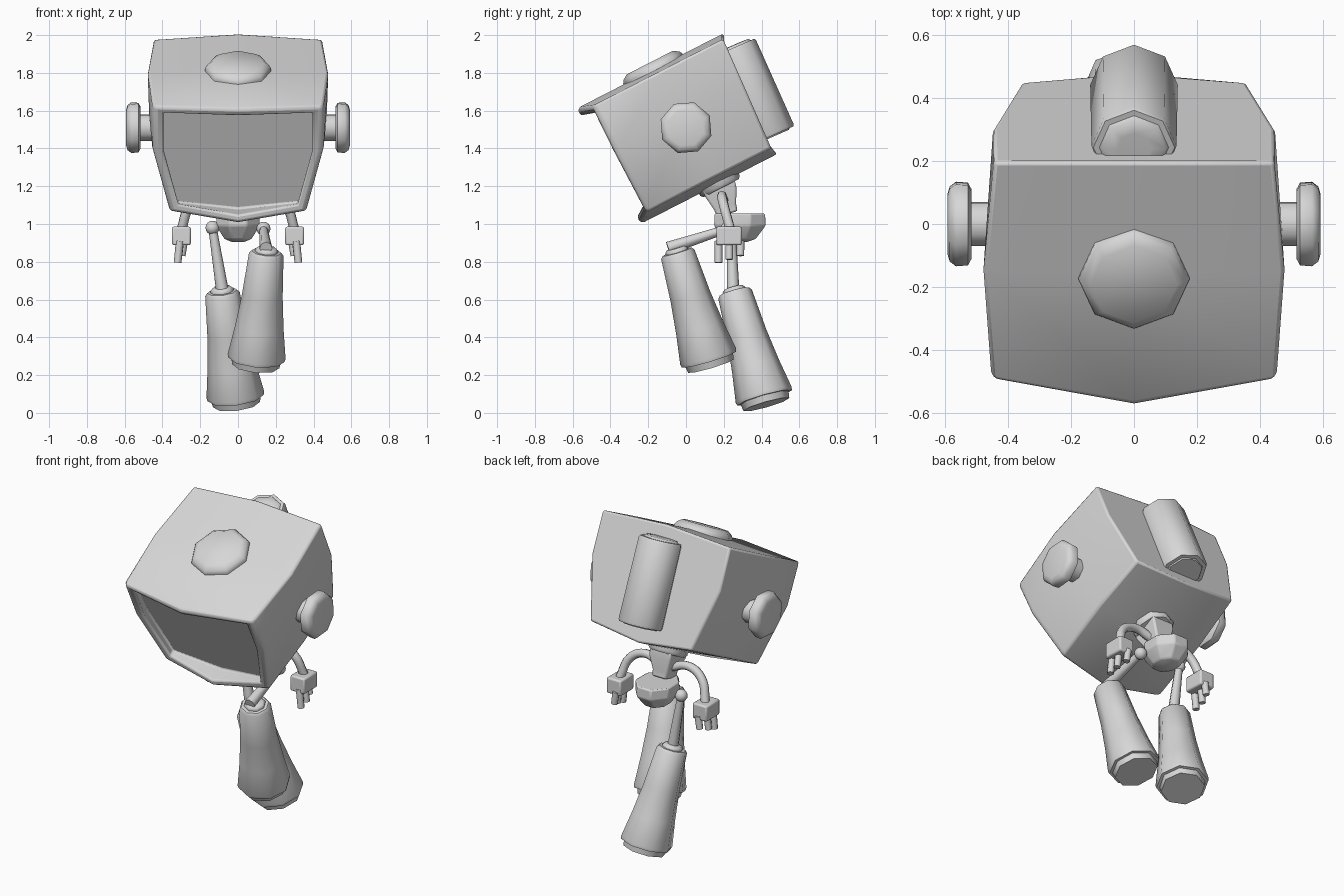
import bpy, bmesh, math
from mathutils import Vector, Matrix

if "Cube" in bpy.data.objects:
    bpy.data.objects.remove(bpy.data.objects["Cube"], do_unlink=True)

grey = bpy.data.materials.new("light grey")
grey.use_nodes = True
grey.diffuse_color = (0.68, 0.68, 0.68, 1)
grey.node_tree.nodes["Principled BSDF"].inputs["Base Color"].default_value = (0.68, 0.68, 0.68, 1)

# The head leans forward about its own centre
HEAD = Matrix.Translation((0, 0, 1.51)) @ Matrix.Rotation(math.radians(27.1), 4, 'X')


def head_point(x, y, z):
    return HEAD @ Vector((x, y, z))


def finish(name, bm, bevel=0.0, smooth=35):
    bmesh.ops.recalc_face_normals(bm, faces=bm.faces)
    mesh = bpy.data.meshes.new(name)
    bm.to_mesh(mesh)
    bm.free()
    mesh.materials.append(grey)
    obj = bpy.data.objects.new(name, mesh)
    bpy.context.collection.objects.link(obj)
    if bevel:
        mod = obj.modifiers.new("soft_edges", 'BEVEL')
        mod.width, mod.segments = bevel, 2
        mod.limit_method, mod.angle_limit = 'ANGLE', math.radians(32)
    bpy.ops.object.select_all(action='DESELECT')
    obj.select_set(True)
    bpy.context.view_layer.objects.active = obj
    bpy.ops.object.shade_smooth_by_angle(angle=math.radians(smooth))


def skin(bm, loops):
    """Join successive rings of points and close both ends."""
    rings = [[bm.verts.new(p) for p in loop] for loop in loops]
    n = len(rings[0])
    for a, b in zip(rings, rings[1:]):
        for i in range(n):
            j = (i + 1) % n
            bm.faces.new((a[i], a[j], b[j], b[i]))
    bm.faces.new(rings[0])
    bm.faces.new(rings[-1])


def lathe(name, start, end, profile, sides=8, phase=0.0, squash=1.0, bevel=0.0, smooth=50):
    """Turn (radius, distance from start) pairs around the line start-end."""
    start, end = Vector(start), Vector(end)
    axis = (end - start).normalized()
    ref = Vector((1, 0, 0))
    if abs(axis.x) > 0.9:
        ref = HEAD.to_3x3() @ Vector((0, 1, 0))
    u = (ref - axis * ref.dot(axis)).normalized()
    v = axis.cross(u)
    loops = []
    for r, d in profile:
        angles = [phase + math.tau * i / sides for i in range(sides)]
        loops.append([start + axis * d + u * (r * squash * math.cos(a)) + v * (r * math.sin(a))
                      for a in angles])
    bm = bmesh.new()
    skin(bm, loops)
    finish(name, bm, bevel, smooth)


def outline(top_w, mid_w, low_w, ys):
    """Ring of eight head points; ys gives depth at ridge, corner, kink, corner, keel."""
    half = [(0, 0.354), (top_w, 0.328), (mid_w, 0.07), (low_w, -0.302), (0, -0.344)]
    right = [Vector((x, y, z)) for (x, z), y in zip(half, ys)]
    left = [Vector((-p.x, p.y, p.z)) for p in reversed(right[1:-1])]
    return right + left


def shrink(ring, scale, shift):
    return [Vector((p.x * scale, p.y + shift, 0.01 + (p.z - 0.01) * scale)) for p in ring]


# Helmet-like head with a raised frame around a recessed flat screen
back = outline(0.445, 0.447, 0.355, (0.402, 0.388, 0.375, 0.352, 0.366))
middle = outline(0.478, 0.47, 0.372, (0, 0, 0, 0, 0))
front = outline(0.453, 0.453, 0.362, (-0.447, -0.372, -0.376, -0.372, -0.425))
screen = [Vector((p.x, -0.335, p.z)) for p in shrink(front, 0.91, 0)]
rings = [back, middle, front, shrink(front, 0.965, -0.022), shrink(front, 0.86, -0.016), screen]
bm = bmesh.new()
skin(bm, [[HEAD @ p for p in ring] for ring in rings])
finish("head", bm, 0.012)

# Button on top of the head
lathe("top_button", head_point(0, -0.014, 0.32), head_point(0, -0.014, 0.4),
      [(0.176, 0), (0.176, 0.038), (0.167, 0.054), (0.138, 0.074)], smooth=46)

# Ear discs on short stems
for side, label in ((1, "left"), (-1, "right")):
    lathe(label + "_ear_stem", (side * 0.44, 0, 1.51), (side * 0.54, 0, 1.51),
          [(0.074, 0), (0.074, 0.1)])
    lathe(label + "_ear_disc", (side * 0.515, 0, 1.51), (side * 0.6, 0, 1.51),
          [(0.115, 0), (0.138, 0.012), (0.141, 0.05), (0.125, 0.07), (0.1, 0.077)])

# Canister on the back of the head
lathe("back_canister", (0, 0.243, 1.929), (0, 0.45, 1.456),
      [(0.055, -0.014), (0.1, -0.012), (0.11, 0), (0.129, 0), (0.135, 0.012), (0.139, 0.495),
       (0.133, 0.508), (0.11, 0.508), (0.105, 0.515)])

# Neck collar, column and pelvis
lathe("neck_collar", head_point(0, 0.02, -0.3), head_point(0, 0.02, -0.4),
      [(0.118, 0), (0.118, 0.055), (0.105, 0.07)])
lathe("neck", head_point(0, 0.02, -0.33), (0, 0.225, 1.03),
      [(0.125, 0), (0.122, 0.06), (0.085, 0.14), (0.08, 0.18)],
      sides=4, phase=math.pi / 4, squash=0.85, bevel=0.01)
lathe("pelvis", (0, 0.285, 1.055), (0, 0.285, 0.9),
      [(0.145, 0), (0.147, 0.065), (0.09, 0.135), (0.04, 0.15)],
      phase=math.pi / 8, squash=0.85, bevel=0.008, smooth=35)


def rod(name, a, b, r0, r1):
    lathe(name, a, b, [(r0, 0), (r1, (Vector(b) - Vector(a)).length)])


def block(name, centre, size, bevel):
    bm = bmesh.new()
    bmesh.ops.create_cube(bm, size=1, matrix=Matrix.Translation(centre) @ Matrix.Diagonal((*size, 1)))
    finish(name, bm, bevel)


# Curved arms, hands and fingers
for side, label in ((1, "left"), (-1, "right")):
    curve = bpy.data.curves.new(label + "_arm", 'CURVE')
    curve.dimensions = '3D'
    curve.bevel_depth, curve.bevel_resolution, curve.resolution_u = 0.026, 2, 5
    curve.use_fill_caps = True
    path = [(0.04, 0.2, 1.12), (0.15, 0.19, 1.15), (0.25, 0.2, 1.1), (0.3, 0.235, 0.97)]
    spline = curve.splines.new('BEZIER')
    spline.bezier_points.add(len(path) - 1)
    for point, (x, y, z) in zip(spline.bezier_points, path):
        point.co = (side * x, y, z)
        point.handle_left_type = point.handle_right_type = 'AUTO'
    curve.materials.append(grey)
    bpy.context.collection.objects.link(bpy.data.objects.new(label + "_arm", curve))
    block(label + "_hand", (side * 0.3, 0.228, 0.937), (0.1, 0.135, 0.098), 0.01)
    for i, (x, y, tip) in enumerate(((0.32, 0.172, 0.795), (0.318, 0.229, 0.812), (0.298, 0.288, 0.832))):
        rod(f"{label}_finger_{i + 1}", (side * (x - 0.012), y, 0.91), (side * x, y, tip), 0.021, 0.02)


def leg(label, hip, knee, top, sole):
    bm = bmesh.new()
    bmesh.ops.create_uvsphere(bm, u_segments=12, v_segments=8, radius=0.037,
                              matrix=Matrix.Translation(hip))
    finish(label + "_hip_ball", bm)
    rod(label + "_thigh", hip, knee, 0.022, 0.034)
    n = (Vector(sole) - Vector(top)).length
    lathe(label + "_boot", top, sole,
          [(0.05, -0.03), (0.062, -0.018), (0.062, -0.008), (0.08, -0.008), (0.092, 0.006),
           (0.108, 0.4 * n), (0.129, 0.7 * n), (0.154, 0.97 * n), (0.15, n),
           (0.132, n), (0.126, n + 0.036)])


# Left leg steps forward, right leg trails
leg("left", (0.135, 0.22, 0.975), (0.148, -0.095, 0.872), (0.15, -0.045, 0.845), (0.097, 0.122, 0.282))
leg("right", (-0.135, 0.24, 0.98), (-0.08, 0.25, 0.63), (-0.083, 0.258, 0.635), (-0.012, 0.416, 0.079))
